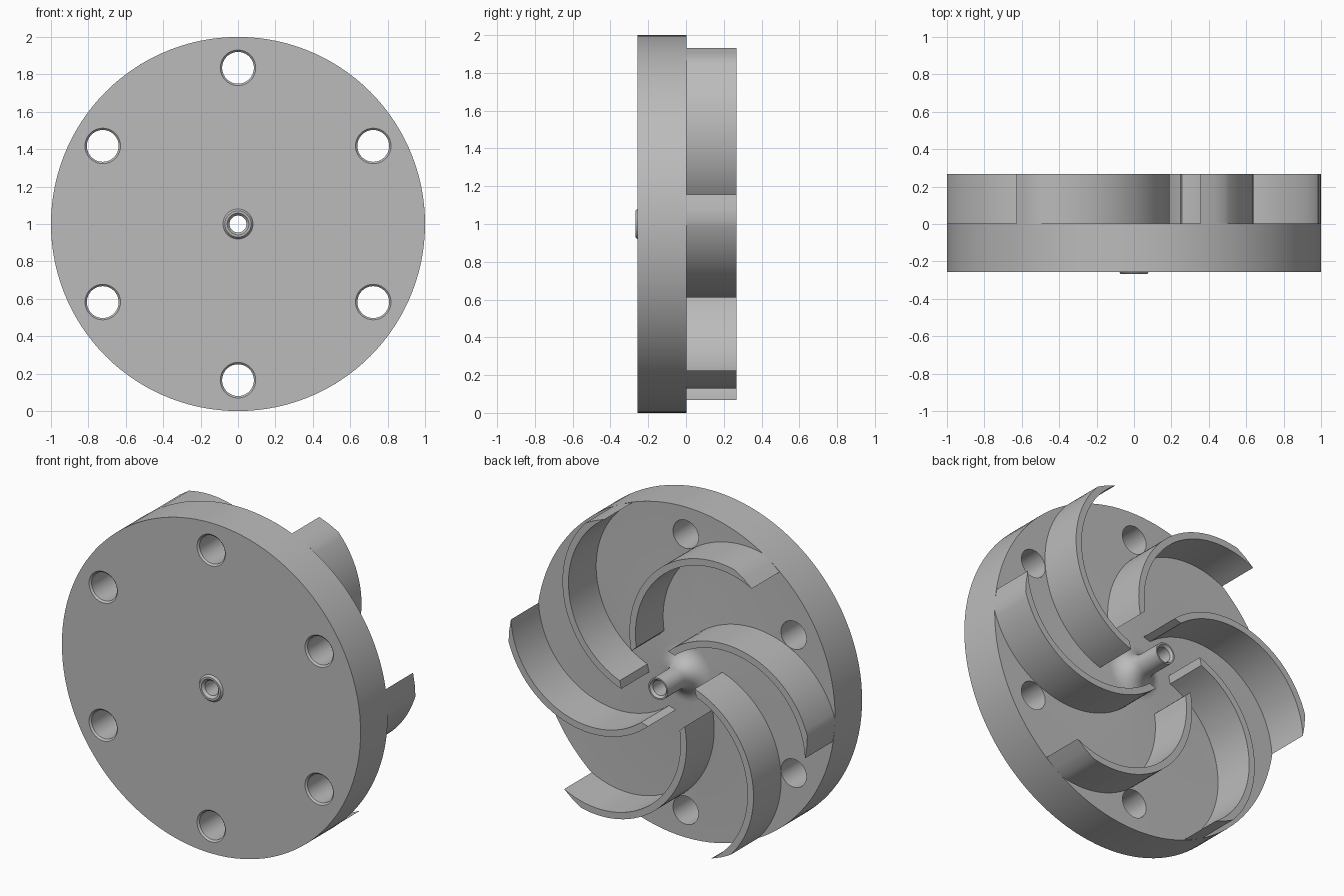
import bpy, bmesh, math
from mathutils import Matrix, Vector

if "Cube" in bpy.data.objects:
    bpy.data.objects.remove(bpy.data.objects["Cube"])

# Levels along the rotation axis (y) and the axis height
BOSS, FRONT, BACK, TIP = -0.268, -0.256, 0.003, 0.268
AXIS = Vector((0, 0, 1))

metal = bpy.data.materials.new("plain grey")
metal.use_nodes = True
grey = (0.5, 0.5, 0.5, 1)
metal.diffuse_color = grey
bsdf = metal.node_tree.nodes["Principled BSDF"]
bsdf.inputs["Base Color"].default_value = grey
bsdf.inputs["Roughness"].default_value = 0.6


def finish(name, bm):
    bmesh.ops.recalc_face_normals(bm, faces=bm.faces)
    mesh = bpy.data.meshes.new(name)
    bm.to_mesh(mesh)
    bm.free()
    mesh.materials.append(metal)
    obj = bpy.data.objects.new(name, mesh)
    bpy.context.collection.objects.link(obj)
    return obj


def smooth(obj):
    bpy.ops.object.select_all(action="DESELECT")
    obj.select_set(True)
    bpy.context.view_layer.objects.active = obj
    bpy.ops.object.shade_smooth_by_angle(angle=math.radians(28))


def lathe(bm, profile, centre, steps, capped=False):
    """Spin (radius, y) points around an axis along y; ends are capped or joined."""
    rings = []
    for r, y in profile:
        ring = []
        for i in range(steps):
            a = math.tau * i / steps
            ring.append(bm.verts.new(centre + Vector((r * math.cos(a), y, r * math.sin(a)))))
        rings.append(ring)
    pairs = list(zip(rings, rings[1:]))
    if capped:
        bm.faces.new(rings[0])
        bm.faces.new(rings[-1])
    else:
        pairs.append((rings[-1], rings[0]))
    for p, q in pairs:
        for i in range(steps):
            j = (i + 1) % steps
            bm.faces.new((p[i], p[j], q[j], q[i]))


# Disc with front boss, filleted rear hub and through bore
tube, fillet, bore = 0.065, 0.11, 0.045
profile = [(bore, BOSS + 0.015), (0.058, BOSS), (0.07, BOSS), (0.08, FRONT),
           (1, FRONT), (1, BACK)]
for i in range(9):
    a = math.pi / 2 * i / 8
    profile.append((tube + fillet * (1 - math.sin(a)), BACK + fillet * (1 - math.cos(a))))
profile += [(tube, TIP), (0.056, TIP), (bore, TIP - 0.015)]
bm = bmesh.new()
lathe(bm, profile, AXIS, 120)
disc = finish("disc_and_hub", bm)

# Six bolt holes, chamfered at the front
bm = bmesh.new()
for k in range(6):
    a = math.radians(90 + 60 * k)
    spot = AXIS + 0.835 * Vector((math.cos(a), 0, math.sin(a)))
    lathe(bm, [(0.105, FRONT - 0.01), (0.085, FRONT + 0.01), (0.085, BACK + 0.05)],
          spot, 40, capped=True)
cutter = finish("bolt_hole_cutter", bm)
cutter.hide_render = True
cut = disc.modifiers.new("bolt_holes", "BOOLEAN")
cut.operation = "DIFFERENCE"
cut.solver = "EXACT"
cut.object = cutter
bpy.context.view_layer.objects.active = disc
bpy.ops.object.modifier_apply(modifier=cut.name)
bpy.data.objects.remove(cutter)
smooth(disc)


# Curved vanes: concentric arcs, trimmed at the rim
def arc(radius, start, end, steps=32):
    for i in range(steps + 1):
        a = math.radians(start + (end - start) * i / steps)
        yield Vector((-0.386 - radius * math.cos(a), BACK, 0.295 + radius * math.sin(a)))


def vane(index):
    rim = math.radians(55)
    outline = list(arc(0.577, 77, 191.5)) + list(arc(0.537, 188.8, 63.2))
    outline.append(Vector((-math.cos(rim), BACK, math.sin(rim))))
    bm = bmesh.new()
    base = bm.faces.new([bm.verts.new(p) for p in outline])
    top = bmesh.ops.extrude_face_region(bm, geom=[base], use_keep_orig=True)
    moved = [v for v in top["geom"] if isinstance(v, bmesh.types.BMVert)]
    bmesh.ops.translate(bm, verts=moved, vec=(0, TIP - BACK, 0))
    turn = Matrix.Translation(AXIS) @ Matrix.Rotation(math.radians(60 * index), 4, "Y")
    bm.transform(turn)
    smooth(finish(f"vane_{index + 1}", bm))


for n in range(6):
    vane(n)
